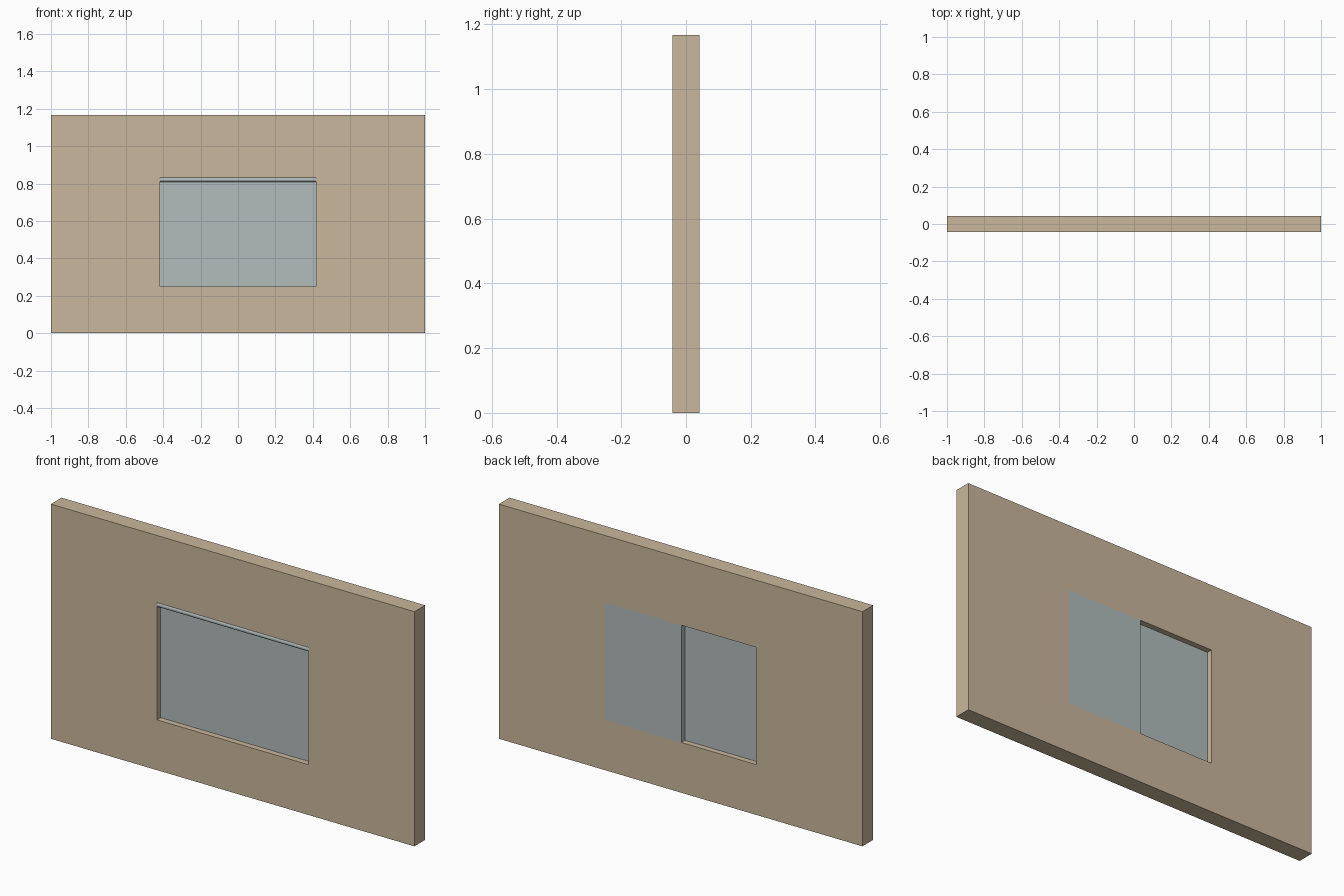
import bpy, bmesh, math
from mathutils import Matrix

if "Cube" in bpy.data.objects:
    bpy.data.objects.remove(bpy.data.objects["Cube"])

T = 0.0417            # half wall thickness
W, H = 1.0, 1.167     # half wall width, wall height
OX, Z0, Z1 = 0.4167, 0.25, 0.833   # opening half width, sill and head


def material(name, rgb):
    m = bpy.data.materials.new(name)
    m.diffuse_color = (*rgb, 1)
    m.use_nodes = True
    m.node_tree.nodes["Principled BSDF"].inputs["Base Color"].default_value = m.diffuse_color
    return m


tan = material("tan_wall", (0.584, 0.474, 0.332))
glass = material("pale_blue_glass", (0.445, 0.503, 0.503))


def finish(name, bm, mat):
    bmesh.ops.recalc_face_normals(bm, faces=bm.faces)
    me = bpy.data.meshes.new(name)
    bm.to_mesh(me)
    bm.free()
    me.materials.append(mat)
    ob = bpy.data.objects.new(name, me)
    bpy.context.collection.objects.link(ob)
    return ob


def box(name, x0, x1, y0, y1, z0, z1, mat):
    bm = bmesh.new()
    bmesh.ops.create_cube(bm, size=1)
    for v in bm.verts:
        v.co = ((x0 + x1) / 2 + v.co.x * (x1 - x0),
                (y0 + y1) / 2 + v.co.y * (y1 - y0),
                (z0 + z1) / 2 + v.co.z * (z1 - z0))
    return finish(name, bm, mat)


# Wall: a rectangular ring extruded through its thickness
bm = bmesh.new()


def ring(x, z0, z1):
    return [bm.verts.new((a, -T, b)) for a, b in ((-x, z0), (x, z0), (x, z1), (-x, z1))]


outer, inner = ring(W, 0, H), ring(OX, Z0, Z1)
faces = [bm.faces.new((outer[i], outer[(i + 1) % 4], inner[(i + 1) % 4], inner[i]))
         for i in range(4)]
ext = bmesh.ops.extrude_face_region(bm, geom=faces, use_keep_orig=True)
for g in ext["geom"]:
    if isinstance(g, bmesh.types.BMVert):
        g.co.y = T
finish("wall", bm, tan)

# Full-width pane in the middle of the opening
box("main_pane", -OX, OX, -0.0125, 0.0135, Z0, Z1, glass)

# Half-width sliding pane, flush with the back of the wall
box("sliding_pane", -0.004, OX, 0.0135, T, Z0, Z1, glass)

# Blind roller under the head of the opening, on the front side
R = 0.0125
bm = bmesh.new()
bmesh.ops.create_cone(bm, cap_ends=True, segments=16, radius1=R, radius2=R, depth=2 * OX,
                      matrix=Matrix.Translation((0, -T + R, Z1 - R)) @ Matrix.Rotation(math.pi / 2, 4, 'Y'))
roller = finish("blind_roller", bm, glass)
for p in roller.data.polygons:
    p.use_smooth = len(p.vertices) == 4
